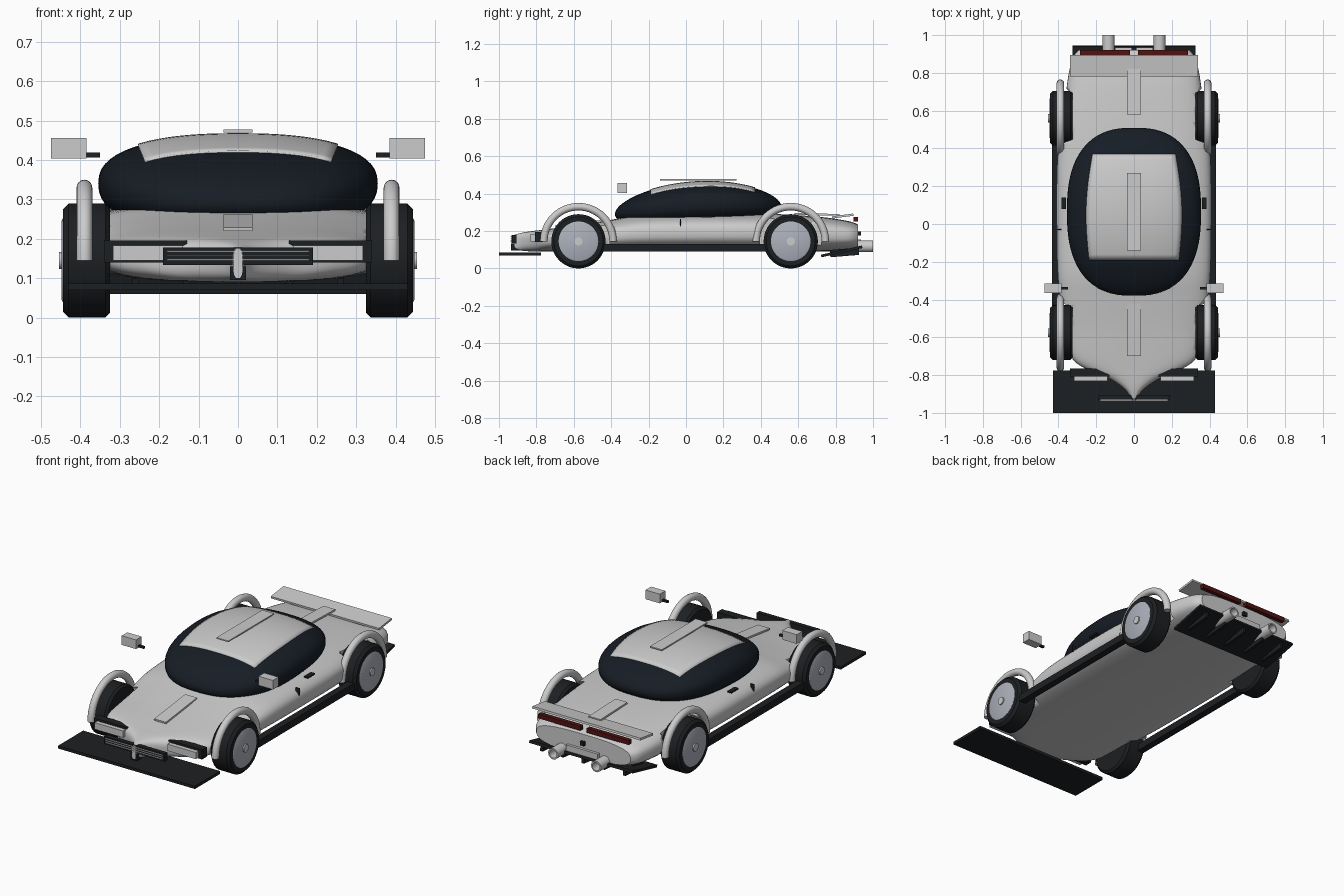
import bpy, bmesh, math
from mathutils import Vector

if "Cube" in bpy.data.objects:
    bpy.data.objects.remove(bpy.data.objects["Cube"])


def mat(name, c):
    m = bpy.data.materials.new(name)
    m.diffuse_color = (*c, 1)
    m.use_nodes = True
    m.node_tree.nodes["Principled BSDF"].inputs["Base Color"].default_value = m.diffuse_color
    return m


BLACK = mat("black_trim", (0.012, 0.014, 0.016))
GLASS = mat("dark_glass", (0.008, 0.012, 0.018))
RED = mat("tail_red", (0.08, 0.006, 0.006))
RIM = mat("rim_silver", (0.42, 0.44, 0.5))


def add(name, bm, m=None, smooth=True):
    bmesh.ops.recalc_face_normals(bm, faces=bm.faces)
    me = bpy.data.meshes.new(name)
    bm.to_mesh(me)
    bm.free()
    ob = bpy.data.objects.new(name, me)
    bpy.context.collection.objects.link(ob)
    if m:
        me.materials.append(m)
    if smooth:
        bpy.ops.object.select_all(action='DESELECT')
        bpy.context.view_layer.objects.active = ob
        ob.select_set(True)
        bpy.ops.object.shade_smooth_by_angle(angle=math.radians(35))
    return ob


def box(name, x, y, z, m=None, pitch=0):
    """Box from (min, max) ranges, pitched about its own centre."""
    bm = bmesh.new()
    bmesh.ops.create_cube(bm, size=1)
    for v in bm.verts:
        v.co = Vector((v.co.x * (x[1] - x[0]), v.co.y * (y[1] - y[0]), v.co.z * (z[1] - z[0])))
    ob = add(name, bm, m, False)
    ob.location = (sum(x) / 2, sum(y) / 2, sum(z) / 2)
    ob.rotation_euler.x = pitch
    return ob


def lathe(name, profile, centre, axis, m=None, n=48):
    """Revolve (distance along axis, radius) points; axis 'X' or 'Y'."""
    bm = bmesh.new()
    rings = []
    for d, r in profile:
        ring = []
        for i in range(n):
            a = 2 * math.pi * i / n
            p = (d, r * math.cos(a), r * math.sin(a)) if axis == 'X' else (r * math.cos(a), d, r * math.sin(a))
            ring.append(bm.verts.new(Vector(centre) + Vector(p)))
        rings.append(ring)
    skin(bm, rings)
    return add(name, bm, m)


def skin(bm, rings, caps=True):
    n = len(rings[0])
    for a, b in zip(rings, rings[1:]):
        for i in range(n):
            bm.faces.new((a[i], a[(i + 1) % n], b[(i + 1) % n], b[i]))
    if caps:
        bm.faces.new(rings[0])
        bm.faces.new(rings[-1])


def loft(name, sections, power, m=None, n=56):
    """Superellipse sections (y, half width, bottom, top)."""
    bm = bmesh.new()
    rings = []
    for y, w, zb, zt in sections:
        ring = []
        for i in range(n):
            a = 2 * math.pi * i / n
            c, s = math.cos(a), math.sin(a)
            ring.append(bm.verts.new((math.copysign(abs(c) ** (2 / power), c) * w, y,
                        (zb + zt) / 2 + math.copysign(abs(s) ** (2 / power), s) * (zt - zb) / 2)))
        rings.append(ring)
    skin(bm, rings)
    return add(name, bm, m)


def spline(keys, steps=5):
    """Catmull-Rom through the key sections."""
    out = []
    for i in range(len(keys) - 1):
        p = [keys[max(0, min(len(keys) - 1, i + k))] for k in (-1, 0, 1, 2)]
        for s in range(steps):
            t = s / steps
            out.append(tuple(b + t * (c - a) / 2 + t * t * (2 * a - 5 * b + 4 * c - d) / 2
                       + t ** 3 * (3 * b - a - 3 * c + d) / 2 for a, b, c, d in zip(*p)))
    return out + [keys[-1]]


# main body with pointed nose
body = loft("body", spline([
    (-.935, .012, .10, .175), (-.88, .045, .095, .19), (-.82, .13, .09, .2), (-.77, .25, .09, .206),
    (-.70, .335, .09, .215), (-.55, .365, .09, .235), (-.40, .39, .09, .26), (-.25, .405, .09, .285),
    (0, .41, .09, .295), (.30, .408, .09, .295), (.50, .39, .09, .29), (.70, .36, .09, .277),
    (.80, .345, .092, .265), (.88, .325, .10, .25), (.92, .295, .11, .235)]), 2.9)

# wheel wells cut out of the body
AXLES = (("front", -.575), ("rear", .56))
for end, y in AXLES:
    for s in (-1, 1):
        c = lathe("well_cutter", [(s * .325, .166), (s * .6, .166)], (0, y, .145), 'X')
        c.hide_render = True
        c.hide_set(True)
        b = body.modifiers.new("well", 'BOOLEAN')
        b.object, b.operation, b.solver = c, 'DIFFERENCE', 'EXACT'

# glass canopy: shape functions shared with the roof panel


def canopy(y):
    t = (y - .065) / .445
    e = max(0, 1 - abs(t) ** 2.5)
    return .355 * e ** .4, .34 - .03 * t * t + .02 * t, .122 * math.sqrt(max(0, 1 - t * t))


secs = []
for i in range(41):
    y = .065 - .445 * math.cos(math.pi * (.02 + .96 * i / 40))
    w, zc, h = canopy(y)
    secs.append((y, w, zc - h, zc + h))
loft("canopy", secs, 2.4, GLASS)

# roof panel draped over the canopy
bm = bmesh.new()
N = 20
grid = []
for j in range(N + 1):
    v = j / N
    y = -.19 + .56 * v
    w, zc, h = canopy(y)
    half = .238 - .018 * v + .03 * math.sin(math.pi * v) * .8
    row = []
    for i in range(N + 1):
        x = half * (2 * i / N - 1)
        row.append(bm.verts.new((x, y, zc + h * (1 - abs(x / w) ** 2.4) ** (1 / 2.4) + .005)))
    grid.append(row)
for j in range(N):
    for i in range(N):
        bm.faces.new((grid[j][i], grid[j][i + 1], grid[j + 1][i + 1], grid[j + 1][i]))
roof = add("roof_panel", bm)
sol = roof.modifiers.new("thick", 'SOLIDIFY')
sol.thickness = .01

# centre spine strips
box("hood_spine", (-.037, .037), (-.70, -.42), (.236, .246), None, .12)
box("roof_spine", (-.037, .037), (-.14, .27), (.47, .477))
box("deck_spine", (-.037, .037), (.58, .82), (.284, .294), None, -.03)

# wheels and arches
for end, y in AXLES:
    for s in (-1, 1):
        side = "right" if s > 0 else "left"
        c = (0, y, .145)
        lathe(f"{end}_{side}_tyre", [(s * a, r) for a, r in
              ((.325, .11), (.325, .133), (.337, .145), (.43, .145), (.444, .131), (.444, .10))], c, 'X', BLACK)
        lathe(f"{end}_{side}_rim", [(s * .36, .106), (s * .445, .106), (s * .448, .1)], c, 'X', RIM)
        lathe(f"{end}_{side}_hub", [(s * .44, .022), (s * .455, .022)], c, 'X', None, 20)
        # half-ring fender tube
        bm = bmesh.new()
        rings = []
        for k in range(29):
            a = math.pi * k / 28
            rings.append([bm.verts.new((s * .39 + .02 * math.cos(b), y + (.185 + .02 * math.sin(b)) * math.cos(a),
                         .145 + (.185 + .02 * math.sin(b)) * math.sin(a)))
                         for b in [2 * math.pi * q / 16 for q in range(16)]])
        skin(bm, rings)
        add(f"{end}_{side}_fender", bm)

# paired side parts
for s in (-1, 1):
    side = "right" if s > 0 else "left"

    def sx(a, b):
        return tuple(sorted((s * a, s * b)))
    box(f"{side}_skirt", sx(.395, .435), (-.45, .45), (.09, .13), BLACK)
    box(f"{side}_mirror", sx(.385, .475), (-.365, -.315), (.404, .456))
    box(f"{side}_mirror_stalk", sx(.35, .388), (-.346, -.334), (.407, .419), BLACK)
    box(f"{side}_headlight_housing", sx(.13, .34), (-.808, -.765), (.14, .195), BLACK)
    box(f"{side}_headlight", sx(.14, .318), (-.832, -.805), (.145, .183))
    box(f"{side}_tail_light", sx(.02, .285), (.895, .92), (.25, .275), RED)
    box(f"{side}_door_handle", sx(.36, .385), (.08, .14), (.272, .281), BLACK)
    box(f"{side}_door_seam", sx(.385, .408), (-.033, -.027), (.225, .265), BLACK)
    lathe(f"{side}_exhaust", [(.83, .031), (1.0, .031), (1.0, .023), (.93, .023)], (s * .135, 0, .118), 'Y', None, 24)

# nose: splitter, grille, slats, chin
box("front_splitter", (-.43, .43), (-1, -.775), (.07, .086), BLACK)
box("grille", (-.19, .19), (-.93, -.905), (.134, .178), BLACK)
for i in range(3):
    z = .145 + .011 * i
    box("grille_slat", (-.18, .18), (-.938, -.928), (z, z + .003))
box("chin_strut", (-.02, .02), (-.935, -.89), (.095, .13), BLACK)

# tail: wing, diffuser with fins, plate
box("rear_wing", (-.34, .34), (.78, .895), (.274, .286), None, .13)
box("diffuser", (-.325, .325), (.72, .945), (.084, .098), BLACK, .22)
for i in range(5):
    x = -.26 + .13 * i
    box("diffuser_fin", (x - .008, x + .008), (.77, .925), (.066, .105), BLACK, .08)
box("tail_panel", (-.1, .1), (.90, .935), (.118, .155))
box("tail_camera", (-.012, .012), (.91, .935), (.175, .198), BLACK)
